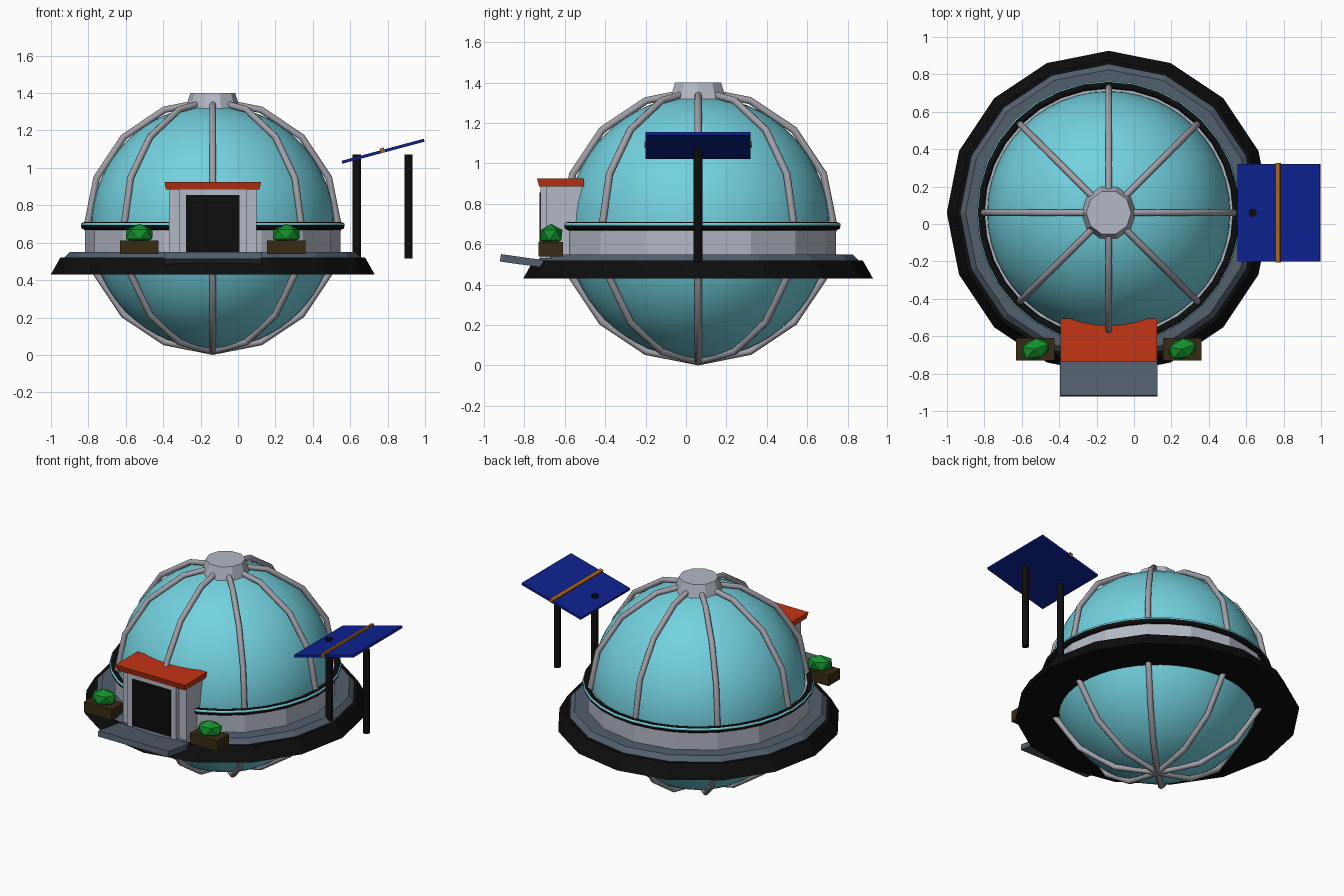
import bpy
import math
from math import radians

if "Cube" in bpy.data.objects:
    bpy.data.objects.remove(bpy.data.objects["Cube"], do_unlink=True)

CX, CY, CZ = -0.135, 0.06, 0.69   # centre of the globe


def material(name, rgb):
    m = bpy.data.materials.new(name)
    m.use_nodes = True
    m.diffuse_color = (*rgb, 1)
    m.node_tree.nodes["Principled BSDF"].inputs["Base Color"].default_value = (*rgb, 1)
    return m


glass = material("aqua glass", (0.17, 0.64, 0.74))
white = material("pale wall", (0.45, 0.48, 0.56))
steel = material("rib steel", (0.36, 0.35, 0.39))
slate = material("slate grey", (0.085, 0.115, 0.155))
black = material("black", (0.004, 0.004, 0.004))
red = material("roof red", (0.55, 0.035, 0.007))
blue = material("panel blue", (0.004, 0.016, 0.28))
orange = material("strip orange", (0.42, 0.13, 0.008))
green = material("leaf green", (0.007, 0.28, 0.025))
brown = material("planter brown", (0.04, 0.023, 0.007))


def finish(name, mat, smooth=None):
    ob = bpy.context.object
    ob.name = name
    ob.data.materials.append(mat)
    if smooth:
        bpy.ops.object.shade_smooth_by_angle(angle=radians(smooth))
    return ob


def box(name, mat, x, y, z, tilt=(0, 0, 0)):
    """Box from its (min, max) on each axis, turned about its own centre."""
    spans = (x, y, z)
    bpy.ops.mesh.primitive_cube_add(size=1, location=[sum(s) / 2 for s in spans], rotation=tilt)
    bpy.context.object.scale = [s[1] - s[0] for s in spans]
    return finish(name, mat)


def frustum(name, mat, r1, r2, z1, z2, sides=16, x=CX, y=CY, turn=0):
    bpy.ops.mesh.primitive_cone_add(vertices=sides, radius1=r1, radius2=r2, depth=z2 - z1,
                                    location=(x, y, (z1 + z2) / 2), rotation=(0, 0, turn))
    return finish(name, mat)


def ring(name, mat, major, minor, z=CZ, segments=16, rotation=(0, 0, 0)):
    bpy.ops.mesh.primitive_torus_add(major_radius=major, minor_radius=minor,
                                     major_segments=segments, minor_segments=8,
                                     location=(CX, CY, z), rotation=rotation)
    return finish(name, mat, 50)


# Globe
bpy.ops.mesh.primitive_uv_sphere_add(segments=48, ring_count=32, radius=0.65,
                                     location=(CX, CY, CZ - 0.005))
finish("glass_globe", glass, 60)

# Meridian ribs and the cap where they meet
for i in range(4):
    ring(f"rib_{i + 1}", steel, 0.672, 0.018, rotation=(radians(90), 0, radians(45 * i)))
frustum("top_cap", white, 0.148, 0.12, 1.31, 1.40, sides=10, turn=radians(90))

# Base deck, round wall and belt
frustum("base_skirt", black, 0.866, 0.815, 0.43, 0.52)
frustum("deck", slate, 0.80, 0.765, 0.515, 0.55)
frustum("round_wall", white, 0.683, 0.683, 0.54, 0.69)
ring("belt", black, 0.685, 0.021, segments=32)
ring("belt_trim", glass, 0.697, 0.009, z=CZ + 0.007, segments=32)

# Entrance
box("porch_body", white, (CX - 0.235, CX + 0.235), (-0.69, -0.50), (0.53, 0.89))
for side in (-1, 1):
    a, b = sorted((CX + side * 0.14, CX + side * 0.18))
    box("door_post", white, (a, b), (-0.72, -0.66), (0.53, 0.89))
box("door_lintel", white, (CX - 0.18, CX + 0.18), (-0.72, -0.66), (0.85, 0.89))
box("door", black, (CX - 0.143, CX + 0.143), (-0.725, -0.67), (0.545, 0.855))
roof = box("porch_roof", red, (CX - 0.258, CX + 0.258), (-0.738, -0.505), (0.885, 0.925))
for v in roof.data.vertices:
    if v.co.z < 0:
        v.co.x *= 0.97
        if v.co.y < 0:
            v.co.y *= 0.9
box("entry_ramp", slate, (CX - 0.26, CX + 0.26), (-0.92, -0.69), (0.498, 0.535), (radians(-8), 0, 0))

# Planters with shrubs
for name, side in (("right", -1), ("left", 1)):
    x = CX + side * 0.393
    box(f"planter_{name}", brown, (x - 0.102, x + 0.102), (-0.73, -0.61), (0.54, 0.612))
    bpy.ops.mesh.primitive_ico_sphere_add(subdivisions=1, radius=1, location=(x, -0.668, 0.645),
                                          rotation=(0, 0, radians(20)))
    bpy.context.object.scale = (0.086, 0.06, 0.056)
    finish(f"shrub_{name}", green)

# Tilted solar panel on two posts
tilt = (0, radians(-15), 0)
box("solar_panel", blue, (0.548, 1.003), (-0.2, 0.32), (1.081, 1.097), tilt)
box("panel_strip", orange, (0.760, 0.783), (-0.206, 0.326), (1.082, 1.106), tilt)
for name, x in (("inner", 0.635), ("outer", 0.912)):
    frustum(f"post_{name}", black, 0.022, 0.022, 0.515, 1.072, sides=12, x=x)
